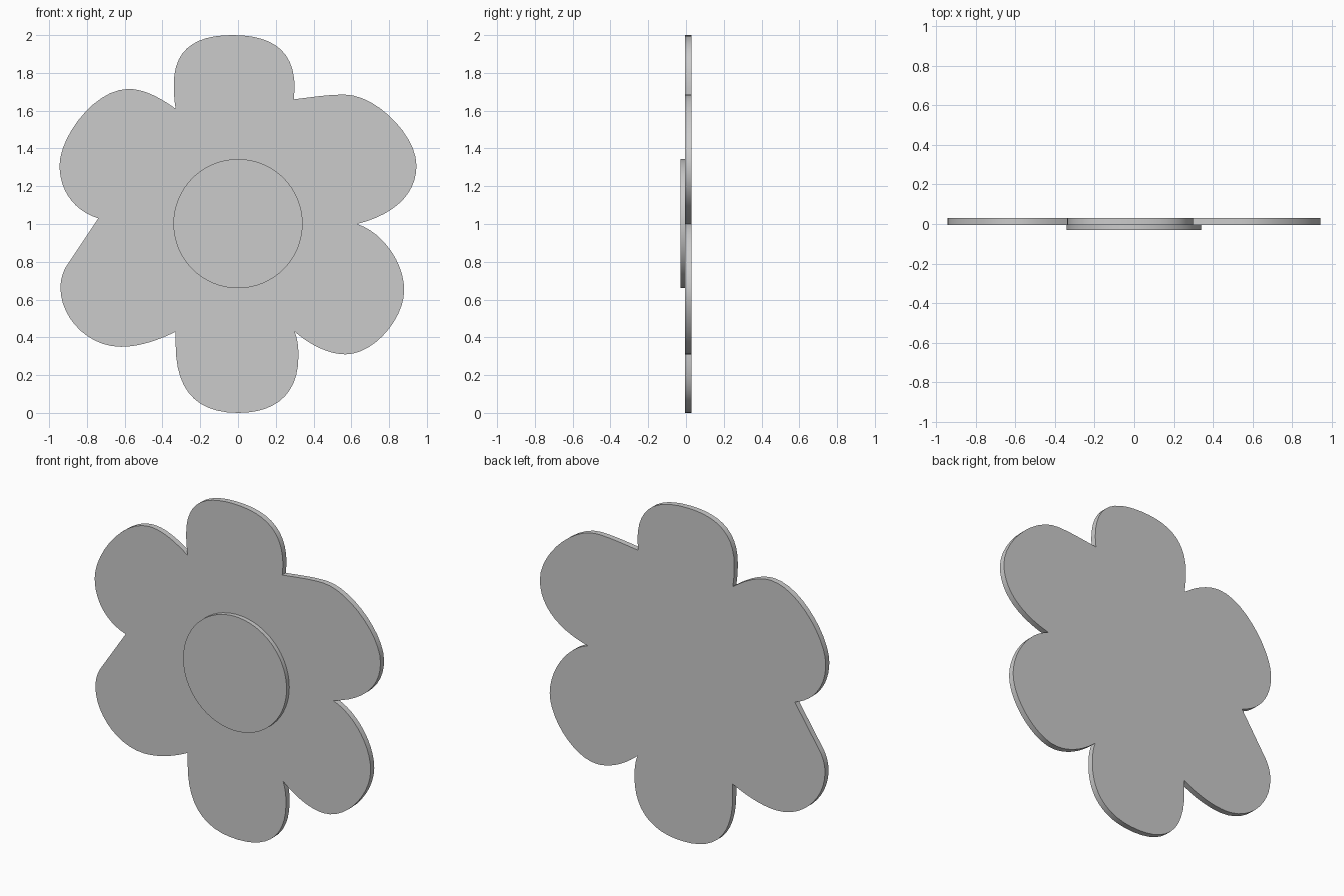
import bpy, bmesh
from mathutils import Vector
from mathutils.geometry import interpolate_bezier
from math import cos, sin, tau, radians

if "Cube" in bpy.data.objects:
    bpy.data.objects.remove(bpy.data.objects["Cube"])

PETAL_FRONT, BACK, FRONT = -0.004, 0.03, -0.03


def slab(name, outline, y_front, y_back):
    """Extrude a closed (x, z) outline along y."""
    bm = bmesh.new()
    face = bm.faces.new([bm.verts.new((x, y_front, z)) for x, z in outline])
    ext = bmesh.ops.extrude_face_region(bm, geom=[face], use_keep_orig=True)
    moved = [v for v in ext["geom"] if isinstance(v, bmesh.types.BMVert)]
    bmesh.ops.translate(bm, verts=moved, vec=(0, y_back - y_front, 0))
    bmesh.ops.recalc_face_normals(bm, faces=bm.faces)
    mesh = bpy.data.meshes.new(name)
    bm.to_mesh(mesh)
    bm.free()
    obj = bpy.data.objects.new(name, mesh)
    bpy.context.collection.objects.link(obj)
    bpy.ops.object.select_all(action='DESELECT')
    bpy.context.view_layer.objects.active = obj
    obj.select_set(True)
    bpy.ops.object.shade_smooth_by_angle(angle=radians(30))
    return obj


# Petal outline: each row is (handle, handle, end) or a straight (end,)
start = (-0.33, 1.61)
path = [
    # top petal
    ((-0.337, 1.65), (-0.34, 1.70), (-0.34, 1.74)),
    ((-0.34, 1.93), (-0.22, 2.0), (-0.03, 2.0)),
    ((0.18, 2.0), (0.30, 1.92), (0.30, 1.72)),
    ((0.295, 1.66),),
    # upper right petal
    ((0.38, 1.67), (0.47, 1.685), (0.565, 1.685)),
    ((0.73, 1.685), (0.945, 1.47), (0.945, 1.31)),
    ((0.945, 1.16), (0.83, 1.05), (0.63, 1.0)),
    # lower right petal
    ((0.76, 0.96), (0.88, 0.80), (0.88, 0.65)),
    ((0.88, 0.50), (0.72, 0.31), (0.57, 0.31)),
    ((0.48, 0.31), (0.38, 0.36), (0.30, 0.43)),
    # bottom petal
    ((0.315, 0.39), (0.32, 0.35), (0.32, 0.30)),
    ((0.32, 0.10), (0.20, 0.0), (0.0, 0.0)),
    ((-0.22, 0.0), (-0.33, 0.12), (-0.33, 0.36)),
    ((-0.33, 0.43),),
    # lower left petal
    ((-0.43, 0.38), (-0.53, 0.35), (-0.62, 0.35)),
    ((-0.80, 0.35), (-0.94, 0.51), (-0.94, 0.66)),
    ((-0.94, 0.71), (-0.925, 0.755), (-0.90, 0.79)),
    ((-0.74, 1.03),),
    # upper left petal
    ((-0.87, 1.07), (-0.945, 1.18), (-0.945, 1.31)),
    ((-0.945, 1.46), (-0.76, 1.715), (-0.58, 1.715)),
    ((-0.49, 1.715), (-0.40, 1.66), start),
]
outline = [start]
for row in path:
    if len(row) == 1:
        outline.append(row[0])
    else:
        pts = [Vector((*p, 0)) for p in (outline[-1], *row)]
        outline += [(p.x, p.y) for p in interpolate_bezier(*pts, 12)[1:]]
outline.pop()

slab("petals", outline, PETAL_FRONT, BACK)

# Raised round centre on the front
circle = [(0.342 * cos(tau * i / 64), 1.002 + 0.342 * sin(tau * i / 64)) for i in range(64)]
slab("flower_centre", circle, FRONT, PETAL_FRONT)
